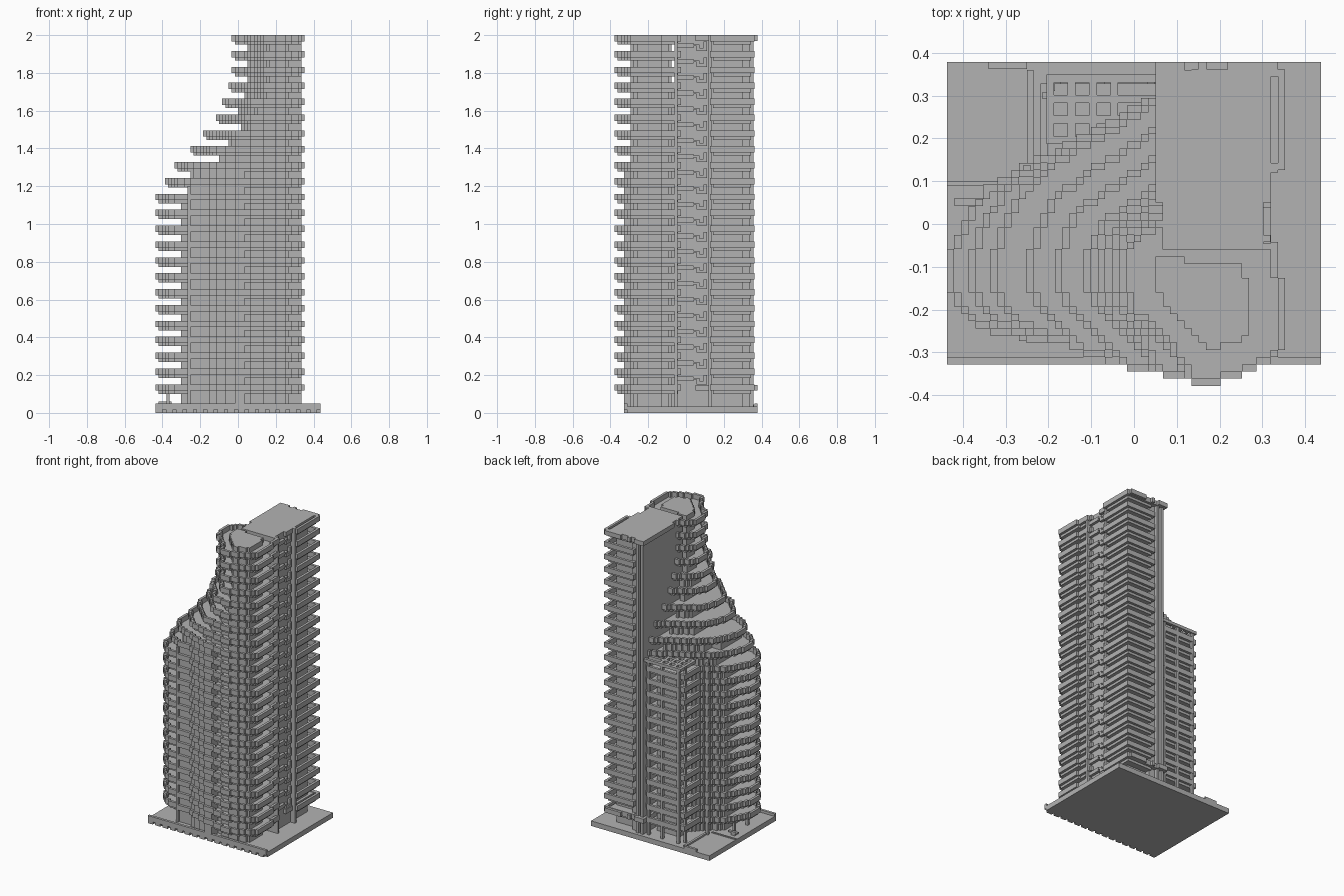
import bpy, bmesh
from mathutils import Vector

if "Cube" in bpy.data.objects:
    bpy.data.objects.remove(bpy.data.objects["Cube"], do_unlink=True)

U = 2 / 119          # building module
FLOORS = 23

concrete = bpy.data.materials.new("concrete grey")
concrete.use_nodes = True
GREY = (0.45, 0.45, 0.45, 1)
concrete.diffuse_color = GREY
concrete.node_tree.nodes["Principled BSDF"].inputs["Base Color"].default_value = GREY


def finish(name, bm):
    mesh = bpy.data.meshes.new(name)
    bm.to_mesh(mesh)
    bm.free()
    mesh.materials.append(concrete)
    ob = bpy.data.objects.new(name, mesh)
    bpy.context.collection.objects.link(ob)


def box(bm, x0, x1, y0, y1, z0, z1):
    made = bmesh.ops.create_cube(bm, size=1)["verts"]
    mid = Vector((x0 + x1, y0 + y1, z0 + z1)) / 2
    size = Vector((x1 - x0, y1 - y0, z1 - z0))
    for v in made:
        v.co = v.co * size + mid


def boxes(name, items):
    bm = bmesh.new()
    for item in items:
        box(bm, *item)
    finish(name, bm)


# Stepped plans are sets of square modules
def inside(x, y, poly):
    hit = False
    for (ax, ay), (bx, by) in zip(poly, poly[1:] + poly[:1]):
        if (ay > y) != (by > y) and x < (bx - ax) * (y - ay) / (by - ay) + ax:
            hit = not hit
    return hit


def cells_of(poly):
    return {(i, j) for i in range(-26, 26) for j in range(-22, 23)
            if inside((i + 0.5) * U, j * U, poly)}


def rect(x0, x1, y0, y1):
    return cells_of([(x0, y0), (x1, y0), (x1, y1), (x0, y1)])


def erode(cells, n=1):
    for _ in range(n):
        cells = {(i, j) for i, j in cells
                 if {(i + 1, j), (i - 1, j), (i, j + 1), (i, j - 1)} <= cells}
    return cells


def extrude(bm, cells, z0, z1):
    def quad(*pts):
        bm.faces.new([bm.verts.new(p) for p in pts])
    for i, j in cells:
        x0, x1, y0, y1 = i * U, (i + 1) * U, (j - 0.5) * U, (j + 0.5) * U
        sides = (((i, j - 1), x0, y0, x1, y0), ((i + 1, j), x1, y0, x1, y1),
                 ((i, j + 1), x1, y1, x0, y1), ((i - 1, j), x0, y1, x0, y0))
        for near, ax, ay, bx, by in sides:
            if near not in cells:
                quad((ax, ay, z0), (bx, by, z0), (bx, by, z1), (ax, ay, z1))
        if (i - 1, j) not in cells:
            end = i
            while (end, j) in cells:
                end += 1
            x1 = end * U
            quad((x0, y0, z1), (x1, y0, z1), (x1, y1, z1), (x0, y1, z1))
            quad((x0, y1, z0), (x1, y1, z0), (x1, y0, z0), (x0, y0, z0))


# Terraced plan: left edge and back end shift from floor to floor
LEFT = [-.035, -.035, -.035, -.05, -.085, -.118, -.185, -.252, -.336, -.387]
BACK = [.01, .01, .01, .04, .075, .105, .175, .245, .31, .32]
FRONT = [(-.25, -.27), (-.15, -.285), (-.1, -.31), (-.02, -.335), (.05, -.35),
         (.13, -.364), (.134, -.379), (.2, -.379), (.205, -.364), (.25, -.357),
         (.31, -.325), (.35, -.29), (.35, -.18), (.336, -.06), (.3, 0), (.11, 0)]
SWEEP = [(1, 1), (.75, .82), (.45, .64), (.18, .42), (.07, .2), (0, 0)]


def terrace(k):
    left = LEFT[k] if k < 10 else -.437
    back = BACK[k] if k < 10 else .31
    poly = [p for p in FRONT if p[0] > left + .1]
    poly += [(.11, back)]
    poly += [(left + t * (.07 - left), -.08 + s * (back + .08)) for t, s in SWEEP]
    poly += [(left, -.14), (left + .03, -.21), (left + .09, -.25)]
    return left, cells_of(poly)


wing = rect(-.22, .1, .05, .32) | rect(-.185, .05, .2, .352)
back_block = rect(.14, .347, .13, .36)
slabs, rims, walls = bmesh.new(), bmesh.new(), bmesh.new()

for k in range(FLOORS):
    top = 2 - 5 * k * U
    left, plan = terrace(k)
    low = k >= 10
    if low:
        plan |= wing
    depth = 8 if k > 4 else 4
    wall = {c for c in erode(plan, 5) if c[0] * U > left + depth * U}
    # Flush curtain wall between the two curved lobes
    if k >= 8:
        wall |= {c for c in erode(plan) if -.255 < c[0] * U < .02 and c[1] * U < 0}
    for part in (plan, back_block):
        inner = erode(part)
        extrude(slabs, inner, top - 3 * U, top - 2 * U)
        extrude(rims, part - inner, top - 2 * U, top)
    bottom = 2 * U if k == FLOORS - 1 else top - 7 * U
    ceiling = 2 if k == 0 else top - 3 * U
    extrude(walls, wall, bottom, ceiling)
    extrude(walls, erode(back_block, 4), bottom, ceiling)

finish("floor_slabs", slabs)
finish("balcony_parapets", rims)
finish("recessed_walls", walls)

# Tall core with fins, and projecting roof and podium slabs
boxes("tower_core", [(.067, .302, -.06, .3, .03, 2), (.067, .16, .29, .335, .03, 2)])
boxes("core_fins", [(.29, .336, -.06, -.045, .03, 2), (.29, .336, .12, .135, .03, 2),
                    (.067, .085, .33, .358, .03, 2), (.1, .118, .33, .358, .03, 2)])
plates = []
for z in (2, 7 * U + .03):
    plates += [(.05, .32, .05, .36, z - .03, z), (.05, .118, .35, .378, z - .03, z),
               (.15, .17, .35, .378, z - .03, z), (.218, .336, .35, .378, z - .03, z)]
boxes("roof_and_podium_plates", plates)

# Ledges and hooked frames on the side of the core
ledges = []
for k in range(FLOORS - 1):
    z = 2 - 5 * k * U - 4 * U
    ledges += [(.3, .32, -.045, .04, z, z + 1.5 * U),
               (.3, .32, .04, .06, z + .5 * U, z + U),
               (.3, .32, .055, .072, z - U, z + U),
               (.3, .32, .072, .11, z - U, z),
               (.3, .32, .092, .11, z, z + 2 * U)]
boxes("core_side_frames", ledges)

# Slender columns around the low part
columns = [(-.26, -.265, 1.2), (-.25, .13, 1.18), (-.205, .3, 1.2), (-.18, .335, 1.2),
           (-.06, .335, 1.2), (.04, .335, 1.2), (-.37, -.12, .12), (-.37, .02, .12)]
boxes("columns", [(x - U / 2, x + U / 2, y - U / 2, y + U / 2, .03, h) for x, y, h in columns])

# Open grid over the low wing
bars = [(-.205 + n * .05, -.187 + n * .05, .19, .34, 1.185, 1.205) for n in range(4)]
bars += [(-.205, .067, .187 + n * .048, .205 + n * .048, 1.185, 1.205) for n in range(4)]
boxes("wing_pergola", bars)

# Ground plate, front kerb with teeth, and small site features
boxes("ground_plate", [(-.437, .437, -.312, .378, 0, 2 * U)])
boxes("front_kerb", [(-.437, .437, -.328, -.311, U, 3 * U)])
boxes("kerb_teeth", [(-.437 + n * .0546, -.4 + n * .0546, -.328, -.311, 0, U)
                     for n in range(16)])
boxes("site_walls", [(-.34, -.25, .362, .378, .03, .05), (-.437, -.26, .09, .1, .03, .04),
                     (-.25, -.235, .14, .36, .03, .045)])
boxes("bench", [(-.42, -.352, .043, .06, .05, .06), (-.4, -.37, .046, .056, .03, .05)])
